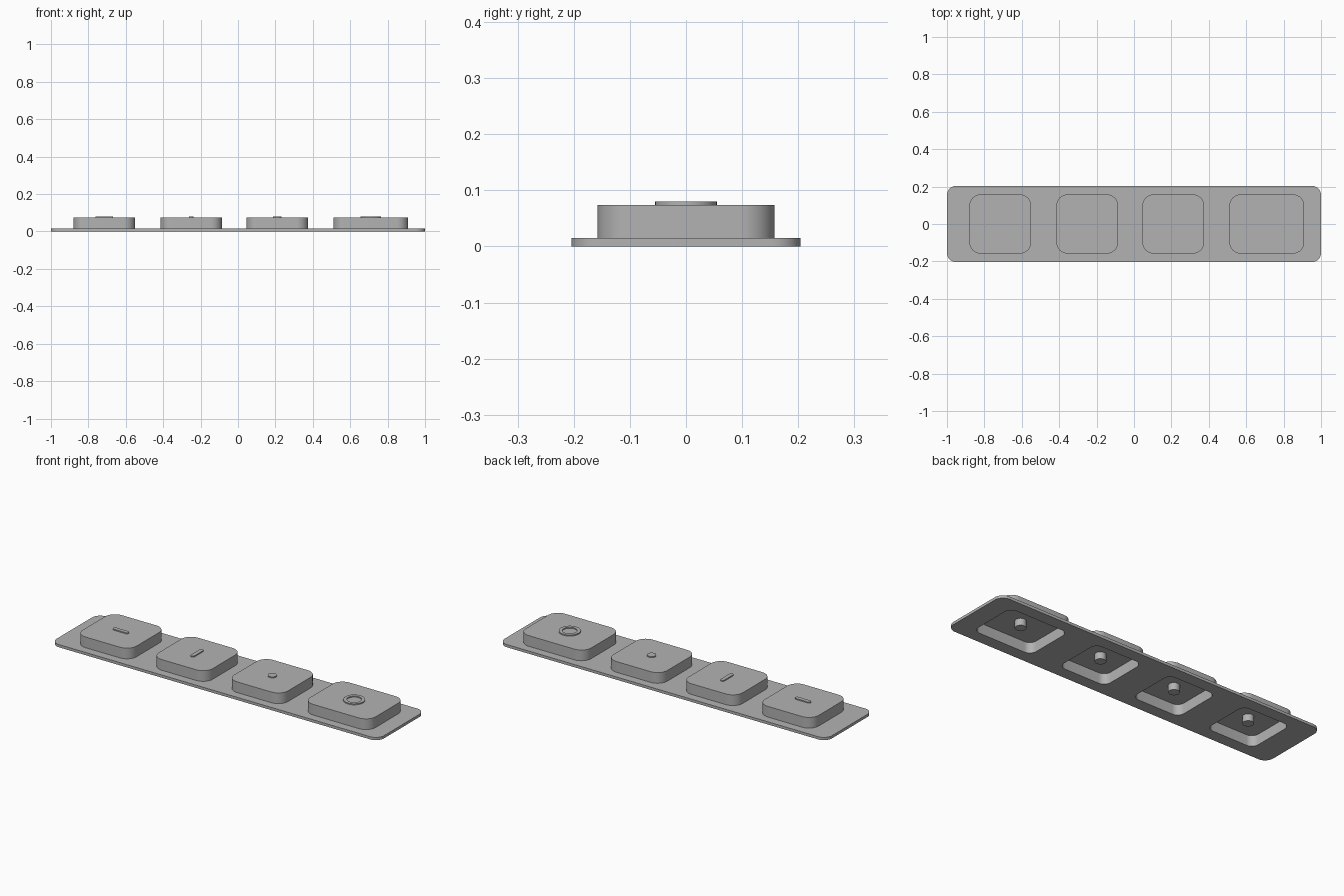
import bpy, bmesh, math

if "Cube" in bpy.data.objects:
    bpy.data.objects.remove(bpy.data.objects["Cube"])

PLATE_Z, CEIL_Z, KEY_Z, MARK_Z = 0.015, 0.058, 0.074, 0.08

grey = bpy.data.materials.new("rubber_grey")
grey.diffuse_color = (0.45, 0.45, 0.45, 1)
grey.use_nodes = True
grey.node_tree.nodes["Principled BSDF"].inputs["Base Color"].default_value = grey.diffuse_color


def outline(cx, w, d, r, steps=10):
    """Rounded rectangle centred on (cx, 0), counter-clockwise."""
    pts = []
    for i, (sx, sy) in enumerate([(1, 1), (-1, 1), (-1, -1), (1, -1)]):
        for k in range(steps + 1):
            a = math.pi / 2 * (i + k / steps)
            pts.append((cx + sx * (w / 2 - r) + r * math.cos(a),
                        sy * (d / 2 - r) + r * math.sin(a)))
    return pts


def ring(bm, pts, z):
    return [bm.verts.new((x, y, z)) for x, y in pts]


def bridge(bm, a, b):
    n = len(a)
    for i in range(n):
        j = (i + 1) % n
        bm.faces.new((a[i], a[j], b[j], b[i]))


def finish(bm, name):
    bmesh.ops.remove_doubles(bm, verts=bm.verts, dist=1e-5)
    bmesh.ops.recalc_face_normals(bm, faces=bm.faces)
    me = bpy.data.meshes.new(name)
    bm.to_mesh(me)
    bm.free()
    me.materials.append(grey)
    for p in me.polygons:
        p.use_smooth = True
    me.set_sharp_from_angle(angle=math.radians(30))
    bpy.context.collection.objects.link(bpy.data.objects.new(name, me))


def prism(name, pts, z0, z1):
    bm = bmesh.new()
    a, b = ring(bm, pts, z0), ring(bm, pts, z1)
    bridge(bm, a, b)
    bm.faces.new(a)
    bm.faces.new(b)
    finish(bm, name)


def cup(name, outer, inner, z0, ceiling, top):
    """Hollow cap, open below."""
    bm = bmesh.new()
    o0, o1 = ring(bm, outer, z0), ring(bm, outer, top)
    i0, i1 = ring(bm, inner, z0), ring(bm, inner, ceiling)
    bridge(bm, o0, o1)
    bridge(bm, i0, i1)
    bridge(bm, o0, i0)
    bm.faces.new(o1)
    bm.faces.new(i1)
    finish(bm, name)


def plate(name, loops, z0, z1):
    """Flat sheet: first loop is the rim, the others are holes."""
    bm = bmesh.new()
    layers = []
    for z in (z0, z1):
        rings = [ring(bm, p, z) for p in loops]
        edges = [bm.edges.new((r[i], r[(i + 1) % len(r)]))
                 for r in rings for i in range(len(r))]
        bmesh.ops.triangle_fill(bm, edges=edges, use_beauty=True)
        layers.append(rings)
    for a, b in zip(*layers):
        bridge(bm, a, b)
    finish(bm, name)


# keys: centre x, width
keys = [(-0.715, 0.33), (-0.25, 0.33), (0.21, 0.33), (0.71, 0.40)]
recesses = [outline(x, w - 0.04, 0.276, 0.04) for x, w in keys]

# base sheet with an opening under every key
plate("base_sheet", [outline(0, 2, 0.408, 0.05)] + recesses, 0, PLATE_Z)

# hollow keys with a contact post inside
for n, ((x, w), inner) in enumerate(zip(keys, recesses), 1):
    cup(f"key_{n}", outline(x, w, 0.316, 0.06), inner, PLATE_Z, CEIL_Z, KEY_Z)
    prism(f"contact_post_{n}", outline(x, 0.056, 0.056, 0.0279), 0.02, CEIL_Z)

# raised marks: bar across, bar lengthwise, dot, ring
prism("bar_mark_across", outline(keys[0][0], 0.095, 0.022, 0.0109), KEY_Z, MARK_Z)
prism("bar_mark_lengthwise", outline(keys[1][0], 0.022, 0.095, 0.0109), KEY_Z, MARK_Z)
prism("dot_mark", outline(keys[2][0], 0.046, 0.046, 0.0229), KEY_Z, MARK_Z)
plate("ring_mark", [outline(keys[3][0], 0.11, 0.11, 0.0549),
                    outline(keys[3][0], 0.074, 0.074, 0.0369)], KEY_Z, MARK_Z)
